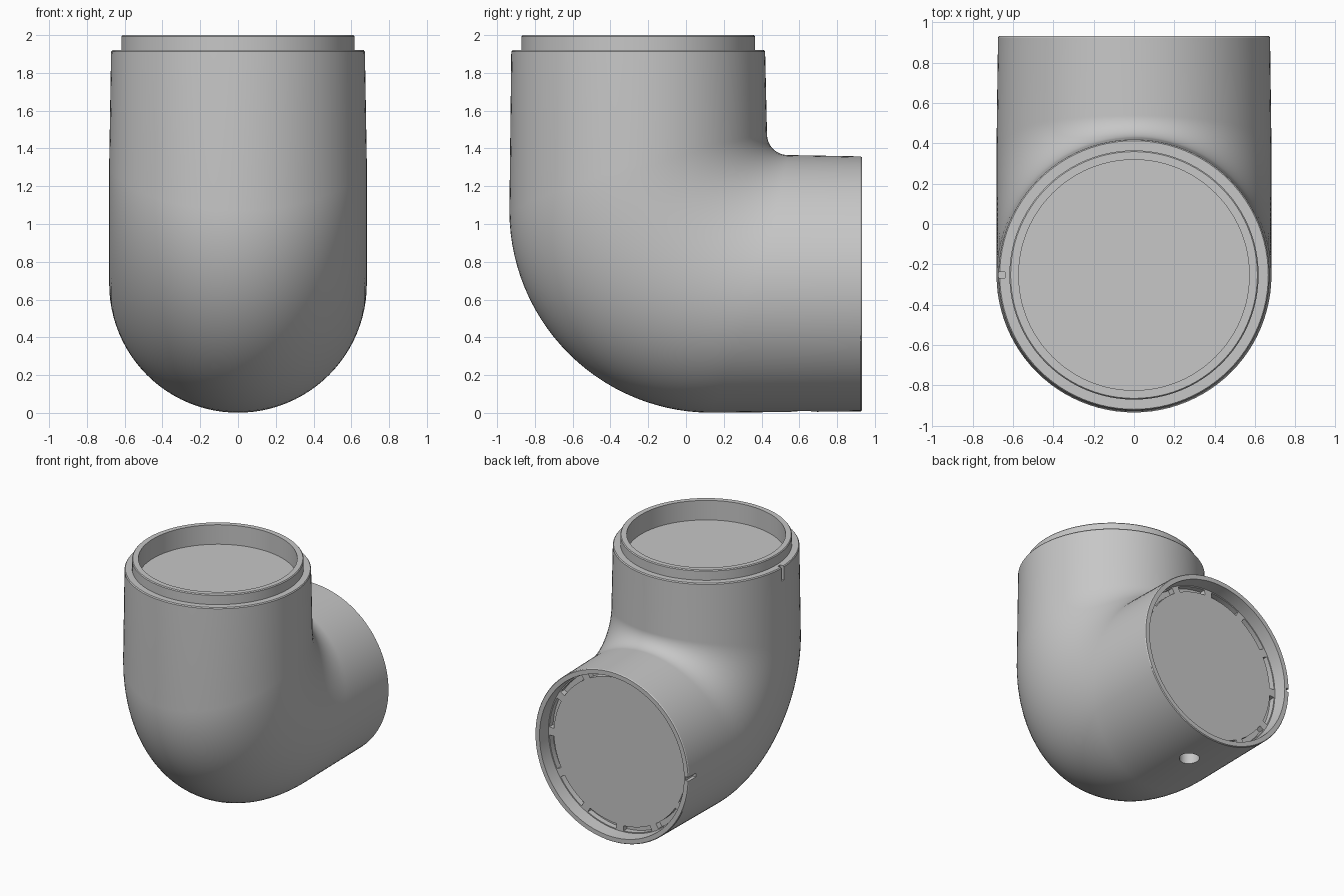
import bpy, bmesh, math
from mathutils import Vector, Matrix

cube = bpy.data.objects.get("Cube")
if cube:
    bpy.data.objects.remove(cube, do_unlink=True)

grey = bpy.data.materials.new("plain grey")
grey.use_nodes = True
colour = (0.57, 0.57, 0.57, 1)
grey.diffuse_color = colour
grey.node_tree.nodes["Principled BSDF"].inputs["Base Color"].default_value = colour

SIDES, BEND_STEPS = 96, 28
AXIS_Y, AXIS_Z, R = -0.253, 0.683, 0.682
TOP, BACK = 2.0, 0.932


def make_object(name, bm):
    bmesh.ops.recalc_face_normals(bm, faces=bm.faces)
    mesh = bpy.data.meshes.new(name)
    bm.to_mesh(mesh)
    bm.free()
    mesh.materials.append(grey)
    obj = bpy.data.objects.new(name, mesh)
    bpy.context.collection.objects.link(obj)
    return obj


def skin(bm, rings):
    """Bridge equal rings of points with quads."""
    rings = [[bm.verts.new(p) for p in ring] for ring in rings]
    n = len(rings[0])
    for a, b in zip(rings, rings[1:]):
        for i in range(n):
            j = (i + 1) % n
            bm.faces.new((a[i], a[j], b[j], b[i]))
    bm.faces.new(rings[0])
    bm.faces.new(rings[-1])


# Rings of the vertical socket, (radius, height), from its floor outwards
neck = [(0.572, 1.845), (0.572, TOP), (0.612, TOP), (0.618, 1.993),
        (0.618, 1.92), (0.666, 1.92), (0.672, 1.912)]
# Rings of the rear socket, (radius, y), ending on its floor
rear = [(0.675, 0.925), (0.67, BACK), (0.635, BACK), (0.628, 0.83)]


def neck_ring(r, z):
    return [(r * math.sin(a), AXIS_Y - r * math.cos(a), z) for a in angles]


def rear_ring(r, y):
    return [(r * math.sin(a), y, AXIS_Z - r * math.cos(a)) for a in angles]


def bend_ring(t):
    """Each line along the pipe turns with a radius that grows outwards."""
    ring = []
    for a in angles:
        c = math.cos(a)
        turn = 0.64 + 0.48 * c - 0.05 * c * c
        ring.append((R * math.sin(a),
                     AXIS_Y - R * c + turn * (1 - math.cos(t)),
                     AXIS_Z - R * c + turn * (1 - math.sin(t))))
    return ring


angles = [2 * math.pi * i / SIDES for i in range(SIDES)]
bm = bmesh.new()
rings = [neck_ring(*p) for p in neck]
rings += [bend_ring(math.pi / 2 * i / BEND_STEPS) for i in range(BEND_STEPS + 1)]
rings += [rear_ring(*p) for p in rear]
skin(bm, rings)
elbow = make_object("elbow_pipe", bm)

# Cutter: twelve curved slots around the rear socket floor
bm = bmesh.new()
for k in range(12):
    start = math.radians(30 * k + 3)
    sections = []
    for s in range(7):
        a = start + math.radians(24) * s / 6
        sections.append([(r * math.sin(a), y, AXIS_Z + r * math.cos(a))
                         for r, y in ((0.58, 0.785), (0.62, 0.785),
                                      (0.62, 0.86), (0.58, 0.86))])
    skin(bm, sections)
slots = make_object("slot_cutter", bm)


def box_cutter(name, centre, size):
    bm = bmesh.new()
    bmesh.ops.create_cube(bm, size=1, matrix=Matrix.Translation(centre)
                          @ Matrix.Diagonal(Vector(size)).to_4x4())
    return make_object(name, bm)


# Cutters: alignment notches on one side and the screw hole underneath
neck_notch = box_cutter("neck_notch_cutter", (-0.68, AXIS_Y, 1.88), (0.08, 0.03, 0.14))
rear_notch = box_cutter("rear_notch_cutter", (-0.69, 0.9, AXIS_Z), (0.08, 0.12, 0.03))
bm = bmesh.new()
bmesh.ops.create_cone(bm, cap_ends=True, segments=32, radius1=0.073, radius2=0.073,
                      depth=0.3, matrix=Matrix.Translation((0, 0.62, 0.03)))
hole = make_object("screw_hole_cutter", bm)

bpy.context.view_layer.objects.active = elbow
for cutter in (slots, neck_notch, rear_notch, hole):
    cut = elbow.modifiers.new(cutter.name, "BOOLEAN")
    cut.operation, cut.solver, cut.object = "DIFFERENCE", "EXACT", cutter
    bpy.ops.object.modifier_apply(modifier=cut.name)
    bpy.data.objects.remove(cutter, do_unlink=True)

bpy.ops.object.select_all(action="DESELECT")
elbow.select_set(True)
bpy.ops.object.shade_smooth_by_angle(angle=math.radians(30))
